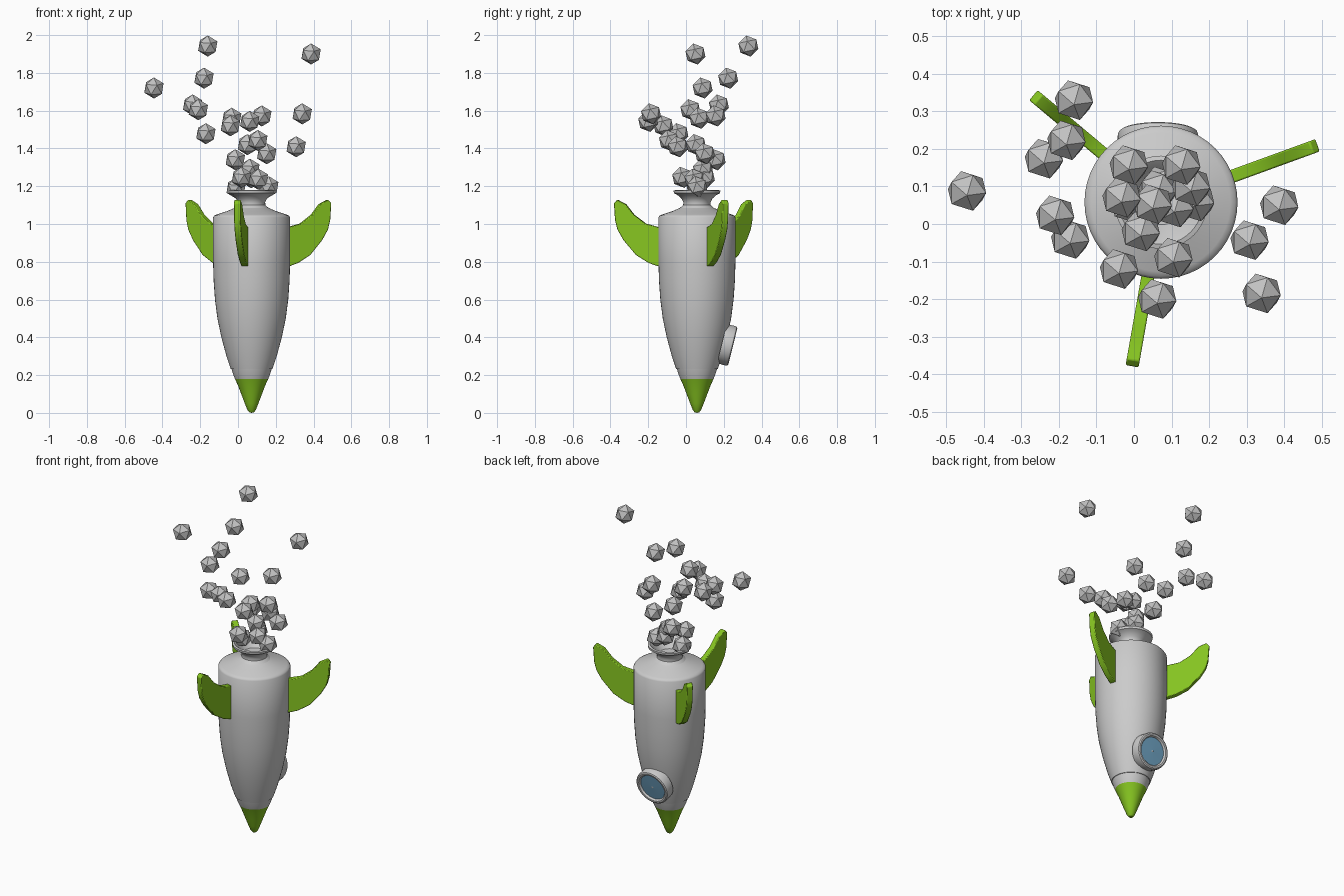
import bpy, bmesh, math
from mathutils import Matrix, Vector

cube = bpy.data.objects.get("Cube")
if cube:
    bpy.data.objects.remove(cube)

AXIS = Vector((0.072, 0.058, 0))


def material(name, rgb):
    m = bpy.data.materials.new(name)
    m.use_nodes = True
    m.diffuse_color = (*rgb, 1)
    m.node_tree.nodes["Principled BSDF"].inputs["Base Color"].default_value = (*rgb, 1)
    return m


WHITE = material("hull white", (0.6, 0.6, 0.6))
GREEN = material("leaf green", (0.24, 0.56, 0.015))
BLUE = material("window blue", (0.16, 0.37, 0.55))
GREY = material("smoke grey", (0.54, 0.54, 0.54))


def finish(name, bm, mat, matrix, smooth=True):
    bmesh.ops.recalc_face_normals(bm, faces=bm.faces)
    me = bpy.data.meshes.new(name)
    bm.to_mesh(me)
    bm.free()
    me.materials.append(mat)
    ob = bpy.data.objects.new(name, me)
    bpy.context.collection.objects.link(ob)
    ob.matrix_world = matrix
    if smooth:
        bpy.ops.object.select_all(action='DESELECT')
        ob.select_set(True)
        bpy.context.view_layer.objects.active = ob
        bpy.ops.object.shade_smooth_by_angle(angle=math.radians(35))
    return ob


def lathe(name, profile, mat, matrix, steps=48):
    """Spin (radius, height) points around local z."""
    bm = bmesh.new()
    verts = [bm.verts.new((r, 0, z)) for r, z in profile]
    edges = [bm.edges.new(pair) for pair in zip(verts, verts[1:])]
    bmesh.ops.spin(bm, geom=verts + edges, cent=(0, 0, 0), axis=(0, 0, 1),
                   angle=math.tau, steps=steps)
    bmesh.ops.remove_doubles(bm, verts=bm.verts, dist=1e-5)
    return finish(name, bm, mat, matrix)


# Hull, nose and exhaust
base = Matrix.Translation(AXIS)
lathe("nose_cone", [(0, 0), (.012, .003), (.022, .015), (.036, .05), (.055, .1),
                    (.072, .145), (.088, .18)], GREEN, base)
lathe("nose_band", [(.088, .18), (.098, .205), (.106, .232)], WHITE, base)
lathe("hull", [(.106, .232), (.11, .232), (.133, .3), (.16, .4), (.181, .5),
               (.194, .6), (.201, .7), (.204, .8), (.204, 1.035), (.198, 1.044),
               (.185, 1.05), (.13, 1.068), (.09, 1.085)], WHITE, base)
lathe("exhaust_nozzle", [(.09, 1.085), (.073, 1.1), (.072, 1.115), (.082, 1.135),
                         (.105, 1.155), (.122, 1.163), (.124, 1.177), (.112, 1.18),
                         (.095, 1.165), (.06, 1.12), (0, 1.115)], WHITE, base)

# Three swept fins, each an extruded outline with softened edges
OUTLINE = [(.19, .775), (.213, .778), (.258, .794), (.326, .836), (.393, .915),
           (.425, .97), (.438, 1.02), (.444, 1.11), (.427, 1.128), (.382, 1.105),
           (.337, 1.048), (.275, 1.002), (.213, .985), (.19, .985)]
THICK = 0.035
for name, angle in (("left_fin", 20), ("right_fin", 140), ("front_fin", 260)):
    bm = bmesh.new()
    face = bm.faces.new([bm.verts.new((r, -THICK / 2, z)) for r, z in OUTLINE])
    moved = bmesh.ops.extrude_face_region(bm, geom=[face])["geom"]
    bmesh.ops.translate(bm, vec=(0, THICK, 0),
                        verts=[g for g in moved if isinstance(g, bmesh.types.BMVert)])
    fin = finish(name, bm, GREEN, base @ Matrix.Rotation(math.radians(angle), 4, 'Z'))
    bevel = fin.modifiers.new("soft_edges", 'BEVEL')
    bevel.width, bevel.segments = 0.004, 2

# Round porthole tilted to follow the hull
porthole = (Matrix.Translation((.064, .248, .352))
            @ Matrix.Rotation(math.radians(-104), 4, 'X'))
lathe("porthole_frame", [(.106, -.06), (.108, -.015), (.105, -.004), (.098, 0),
                         (.088, -.001), (.082, -.008), (.08, -.02)],
      WHITE, porthole, 40)
lathe("porthole_glass", [(.082, -.012), (.006, -.01)], BLUE, porthole, 40)
lathe("porthole_stud", [(.006, -.01), (0, -.009)], WHITE, porthole, 12)

# Faceted smoke puffs rising from the nozzle
PUFFS = [
    (-.16, .33, 1.942), (-.18, .223, 1.772), (-.445, .088, 1.72),
    (-.24, .174, 1.63), (-.21, .023, 1.605), (-.17, -.04, 1.478),
    (.387, .05, 1.9), (.34, -.185, 1.583), (.308, -.043, 1.409),
    (.126, .157, 1.572), (.062, -.2, 1.543), (-.04, -.12, 1.52),
    (-.033, .07, 1.56), (.105, -.09, 1.442), (.05, .053, 1.42),
    (.152, .1, 1.372), (-.014, .157, 1.34), (.063, .09, 1.29),
    (.018, -.02, 1.247), (.108, .044, 1.237), (.163, .06, 1.197),
    (-.01, .055, 1.19), (.07, .1, 1.245),
]
for i, pos in enumerate(PUFFS):
    bm = bmesh.new()
    bmesh.ops.create_icosphere(bm, subdivisions=1, radius=0.057)
    tilt = Matrix.Rotation(math.radians(12), 4, 'X')
    finish(f"smoke_puff_{i + 1}", bm, GREY, Matrix.Translation(pos) @ tilt, smooth=False)
